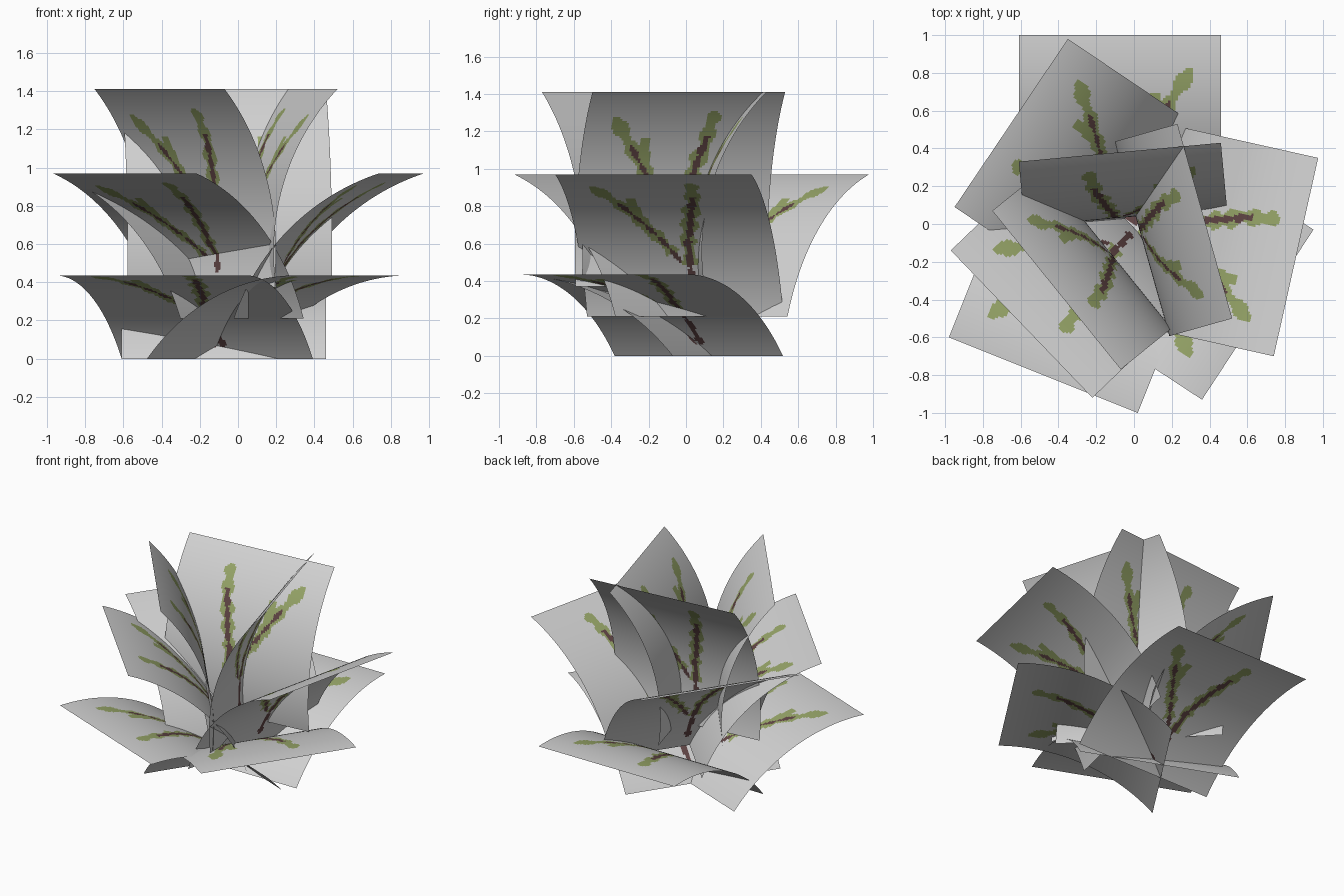
import bpy, math
from mathutils import Vector

if "Cube" in bpy.data.objects:
    bpy.data.objects.remove(bpy.data.objects["Cube"])

# --- flat colours -----------------------------------------------------------
def material(name, rgb):
    m = bpy.data.materials.new(name)
    m.diffuse_color = (*rgb, 1)
    m.use_nodes = True
    m.node_tree.nodes["Principled BSDF"].inputs["Base Color"].default_value = m.diffuse_color
    return m

MATS = [material("pale grey sheet", (0.65, 0.65, 0.65)),
        material("leaf green", (0.31, 0.38, 0.14)),
        material("stem brown", (0.12, 0.06, 0.06))]

# --- twig drawing on every sheet, (across, along) in 0..1 -------------------
W, L = 1.075, 1.13          # sheet width and arc length
MAIN = [(.55, .08), (.56, .4), (.61, .6), (.665, .84)]
SIDE = [(.55, .22), (.43, .42), (.31, .6), (.16, .82)]
SUB = [(.38, .48), (.345, .58), (.325, .70)]

def nearest(path, u, v):
    """distance to the path, and how far along it (0..1)"""
    p, best = Vector((u * W, v * L)), (9, 0)
    n = len(path) - 1
    for i in range(n):
        a = Vector((path[i][0] * W, path[i][1] * L))
        b = Vector((path[i + 1][0] * W, path[i + 1][1] * L))
        t = max(0, min(1, (p - a).dot(b - a) / (b - a).length_squared))
        best = min(best, ((p - a - (b - a) * t).length, (i + t) / n))
    return best

def colour(u, v):
    dm, tm = nearest(MAIN, u, v)
    ds, ts = nearest(SIDE, u, v)
    db, tb = nearest(SUB, u, v)
    if tm < .86 and dm < .017 + .005 * math.sin(60 * tm):
        return 2
    if .1 < ts < .8 and ds < .011 + .006 * math.sin(45 * ts):
        return 2
    if tm > .2 and dm < .040 + .012 * math.sin(38 * tm) + .006 * math.sin(70 * u):
        return 1
    if ts > .2 and ds < .034 + .012 * math.sin(34 * ts + 1):
        return 1
    if db < .028 + .006 * math.sin(20 * tb):
        return 1
    return 0

NU, NV = 80, 84
PATTERN = [colour((i + .5) / NU, (j + .5) / NV) for j in range(NV) for i in range(NU)]

# --- one arching sheet, given the two corners of its outer edge -------------
BEND = math.radians(26.5)

def sheet(name, left, right, top_z, chord_deg):
    a, b = Vector((*left, 0)), Vector((*right, 0))
    inward = Vector((0, 0, 1)).cross(b - a).normalized()
    prof, d, z = [(0, 0)], 0, 0
    for j in range(NV):      # constant curvature from base to tip
        ang = math.radians(chord_deg) + BEND * (1 - 2 * (j + .5) / NV)
        d += math.cos(ang) * L / NV
        z += math.sin(ang) * L / NV
        prof.append((d, z))
    verts = []
    for pd, pz in prof:
        off = inward * (d - pd) + Vector((0, 0, top_z - z + pz))
        verts += [a.lerp(b, i / NU) + off for i in range(NU + 1)]
    row = NU + 1
    faces = [(j * row + i, j * row + i + 1, (j + 1) * row + i + 1, (j + 1) * row + i)
             for j in range(NV) for i in range(NU)]
    me = bpy.data.meshes.new(name)
    me.from_pydata(verts, [], faces)
    for m in MATS:
        me.materials.append(m)
    me.polygons.foreach_set("material_index", PATTERN)
    me.polygons.foreach_set("use_smooth", [True] * len(faces))
    me.update()
    bpy.context.collection.objects.link(bpy.data.objects.new(name, me))

# --- three tiers of three sheets: (top height, steepness, outer edges) ------
TIERS = {
    "low": (.434, 23.5, [((.46, 1.0), (-.61, 1.0)),
                         ((-.98, -.60), (.02, -1.0)),
                         ((.36, -.93), (.95, -.03))]),
    "middle": (.97, 44.2, [((-.35, .98), (-.95, .09)),
                           ((-.97, -.14), (-.22, -.92)),
                           ((.74, -.70), (.975, .35))]),
    "top": (1.41, 72.3, [((.46, .43), (-.61, .33)),
                         ((-.75, .07), (-.07, -.77)),
                         ((.52, -.50), (.23, .53))]),
}
for tier, (top_z, deg, edges) in TIERS.items():
    for k, (l, r) in enumerate(edges):
        sheet(f"{tier}_leaf_sheet_{k + 1}", l, r, top_z, deg)
